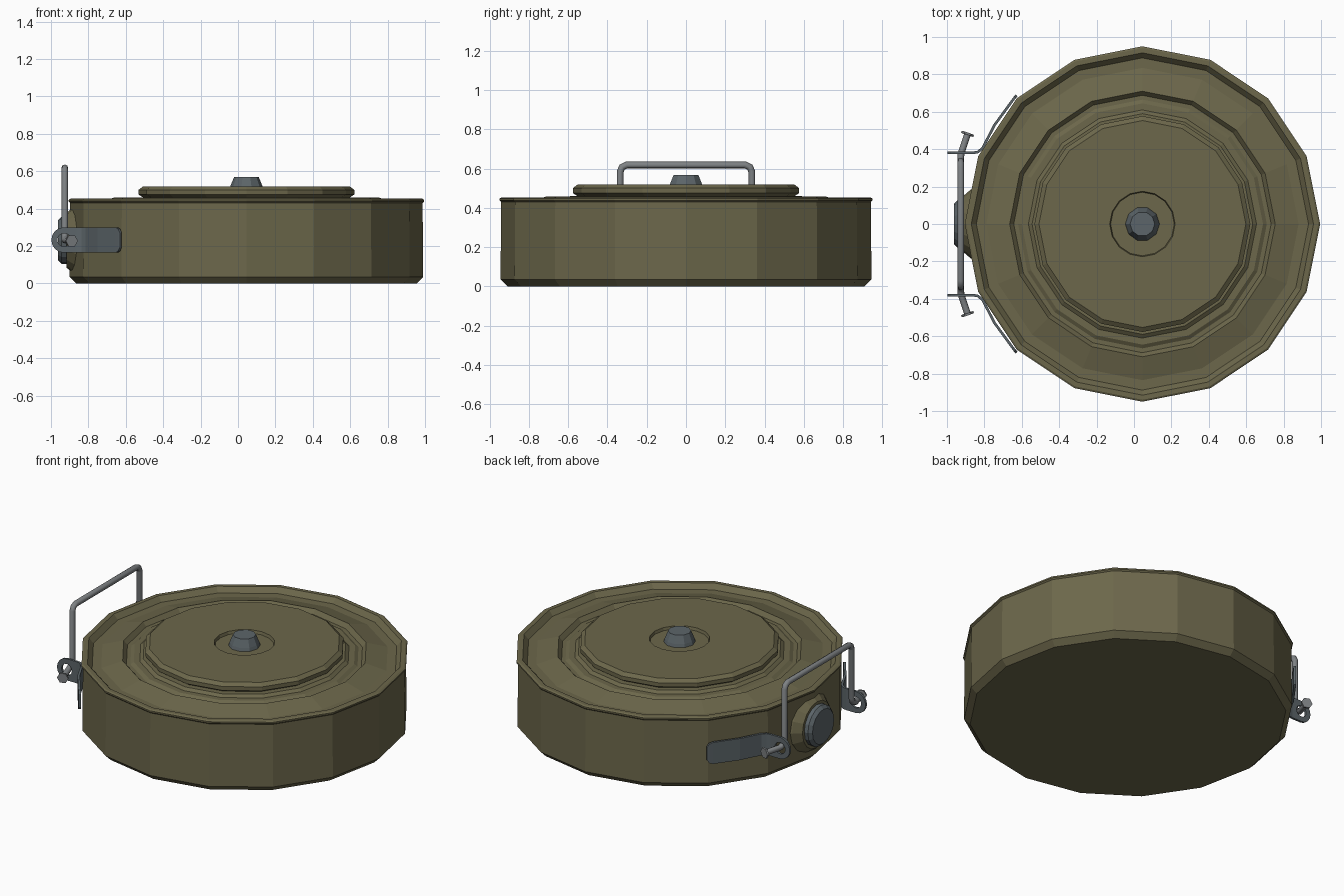
import bpy, bmesh, math
from mathutils import Matrix, Vector

if "Cube" in bpy.data.objects:
    bpy.data.objects.remove(bpy.data.objects["Cube"])

CX = 0.045  # body axis


def mat(name, col):
    m = bpy.data.materials.new(name)
    m.diffuse_color = (*col, 1)
    m.use_nodes = True
    m.node_tree.nodes["Principled BSDF"].inputs["Base Color"].default_value = m.diffuse_color
    return m


olive = mat("olive_paint", (0.150, 0.136, 0.070))
slate = mat("slate_metal", (0.107, 0.130, 0.142))
steel = mat("bare_steel", (0.21, 0.223, 0.232))


def finish(bm, name, material):
    bmesh.ops.recalc_face_normals(bm, faces=bm.faces)
    me = bpy.data.meshes.new(name)
    bm.to_mesh(me)
    bm.free()
    me.materials.append(material)
    ob = bpy.data.objects.new(name, me)
    bpy.context.collection.objects.link(ob)
    return ob


def lathe(name, profile, n, material, mtx, phase=0.0):
    """Revolve (radius, height) points about local z, capping both ends."""
    bm = bmesh.new()
    rings = []
    for r, z in profile:
        rings.append([bm.verts.new(mtx @ Vector((
            r * math.cos(2 * math.pi * i / n + phase),
            r * math.sin(2 * math.pi * i / n + phase), z))) for i in range(n)])
    for a, b in zip(rings, rings[1:]):
        for i in range(n):
            j = (i + 1) % n
            bm.faces.new((a[i], a[j], b[j], b[i]))
    bm.faces.new(rings[0][::-1])
    bm.faces.new(rings[-1])
    return finish(bm, name, material)


def tube(name, pts, radius, material):
    cu = bpy.data.curves.new(name, 'CURVE')
    cu.dimensions = '3D'
    cu.bevel_depth = radius
    cu.bevel_resolution = 2
    cu.use_fill_caps = True
    sp = cu.splines.new('POLY')
    sp.points.add(len(pts) - 1)
    for p, co in zip(sp.points, pts):
        p.co = (*co, 1)
    cu.materials.append(material)
    ob = bpy.data.objects.new(name, cu)
    bpy.context.collection.objects.link(ob)
    bpy.ops.object.select_all(action='DESELECT')
    ob.select_set(True)
    bpy.context.view_layer.objects.active = ob
    bpy.ops.object.convert(target='MESH')


axis = Matrix.Translation((CX, 0, 0))

# Main drum with pressed rings in its lid
lathe("drum_body", [(0.91, 0), (0.945, 0.035), (0.942, 0.43), (0.95, 0.438),
                    (0.95, 0.447), (0.94, 0.453), (0.915, 0.453), (0.888, 0.422),
                    (0.835, 0.422), (0.71, 0.458), (0.688, 0.432), (0.665, 0.432),
                    (0.645, 0.445), (0.61, 0.445), (0.59, 0.46), (0.3, 0.46)],
      16, olive, axis)

# Raised pressure plate with a round recess
lathe("pressure_plate", [(0.545, 0.455), (0.577, 0.475), (0.577, 0.50), (0.553, 0.518),
                         (0.175, 0.518), (0.17, 0.50)], 16, olive, axis)

# Tapered centre cap
lathe("centre_cap", [(0.092, 0.498), (0.086, 0.52), (0.066, 0.568)], 10, slate, axis)

# Side fuse well and plug, facing -x
side = Matrix.Translation((0, 0, 0.23)) @ Matrix.Rotation(-math.pi / 2, 4, 'Y')
lathe("fuse_collar", [(0.19, 0.85), (0.185, 0.872), (0.145, 0.918)], 16, olive, side)
lathe("fuse_plug", [(0.127, 0.90), (0.127, 0.943), (0.108, 0.962)], 16, slate, side)


# Strap bracket: eye plate with a hole, bent along the drum wall
def bracket(name, s):
    bm = bmesh.new()
    n, zc, R, ex = 16, 0.232, 0.068, -0.93
    outer, inner = [], []
    for i in range(n):
        a = 2 * math.pi * i / n
        c, q = math.cos(a), math.sin(a)
        x, z = ex + R * c, R * q
        if c > 0.001:  # square the strap side of the eye
            k = 1 / max(c, abs(q))
            x, z = ex + R * k * c, R * k * q
        outer.append(bm.verts.new((x, s * 0.38, zc + z)))
        inner.append(bm.verts.new((ex + 0.036 * c, s * 0.38, zc + 0.036 * q)))
    for i in range(n):
        j = (i + 1) % n
        bm.faces.new((outer[i], outer[j], inner[j], inner[i]))
    prev = [outer[i % n] for i in (14, 2)]
    first = True
    for x, y, h in ((-0.835, 0.385, R), (-0.81, 0.405, R), (-0.745, 0.53, R),
                    (-0.65, 0.66, R), (-0.636, 0.678, 0.06), (-0.627, 0.688, 0.04)):
        cur = [bm.verts.new((x, s * y, zc + d * h)) for d in (-1, 1)]
        if first:
            bm.faces.new([outer[i % n] for i in (14, 15, 0, 1, 2)] + [cur[1], cur[0]])
        else:
            bm.faces.new((prev[0], cur[0], cur[1], prev[1]))
        prev, first = cur, False
    ob = finish(bm, name, slate)
    m = ob.modifiers.new("thickness", 'SOLIDIFY')
    m.thickness = 0.014
    m.offset = 0


for s, label in ((-1, "front"), (1, "back")):
    bracket(label + "_bracket", s)
    # Flattened rod end outside the eye
    d = Vector((0.04, s * 0.115, -0.004)).normalized()
    m = Matrix.Translation((-0.89, s * 0.482, 0.227)) @ d.to_track_quat('Z', 'Y').to_matrix().to_4x4()
    lathe(label + "_rod_head", [(0.034, -0.006), (0.034, 0.006)], 6, steel, m)

# Carry handle: half path mirrored in y
half = [(-0.89, 0.48, 0.227), (-0.925, 0.375, 0.231), (-0.926, 0.345, 0.245),
        (-0.926, 0.335, 0.275), (-0.926, 0.335, 0.585), (-0.926, 0.325, 0.608),
        (-0.926, 0.302, 0.618)]
tube("carry_handle", half + [(x, -y, z) for x, y, z in reversed(half)], 0.018, steel)
